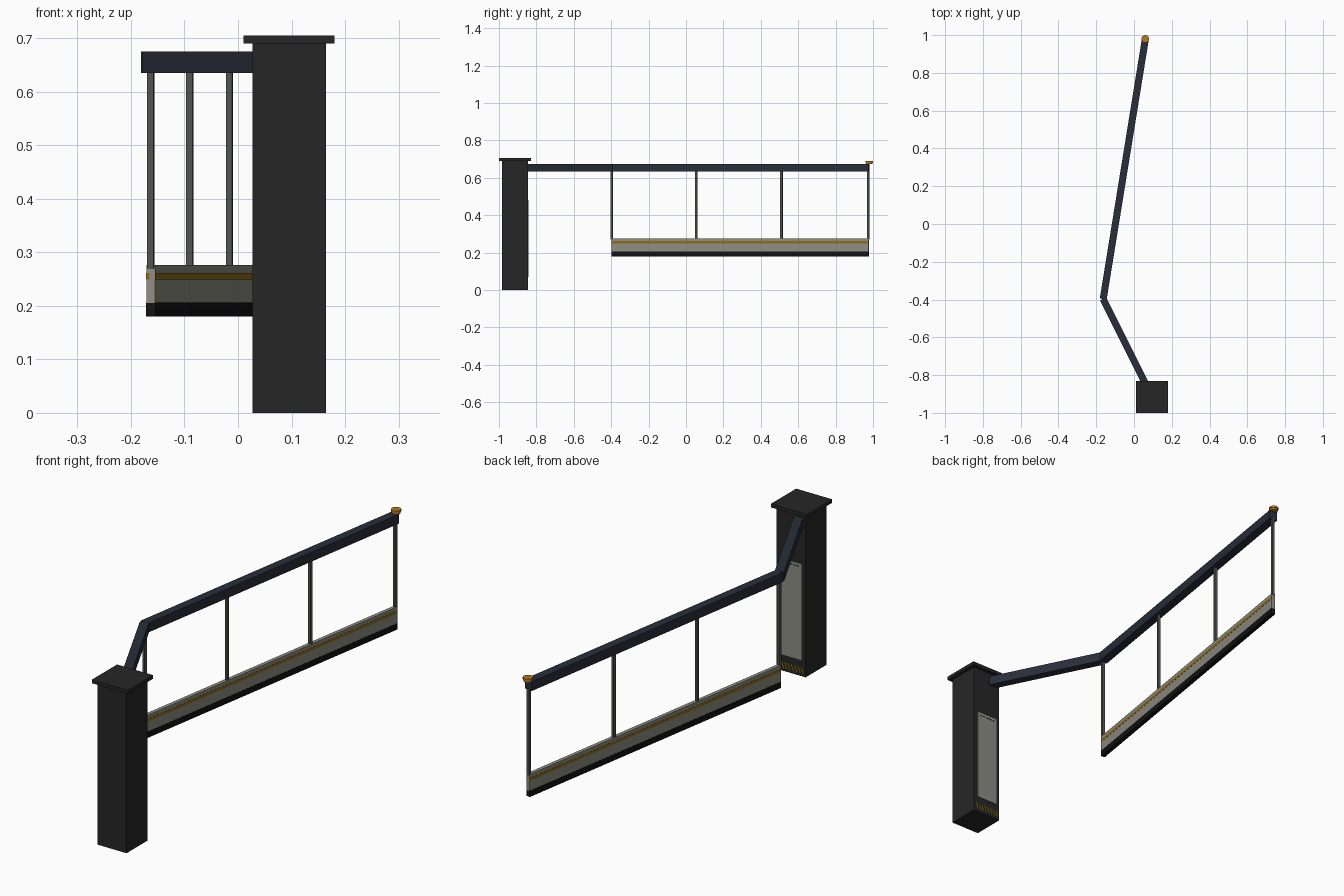
import bpy, bmesh
from math import atan2, hypot
from mathutils import Matrix

if "Cube" in bpy.data.objects:
    bpy.data.objects.remove(bpy.data.objects["Cube"])


def mat(name, rgb):
    m = bpy.data.materials.new(name)
    m.diffuse_color = (*rgb, 1)
    m.use_nodes = True
    m.node_tree.nodes["Principled BSDF"].inputs["Base Color"].default_value = m.diffuse_color
    return m


BLACK = mat("black", (0.006, 0.006, 0.006))
CHARCOAL = mat("charcoal", (0.018, 0.019, 0.018))
NAVY = mat("navy", (0.022, 0.027, 0.042))
STEEL = mat("steel", (0.085, 0.085, 0.075))
GREY = mat("grey", (0.27, 0.27, 0.23))
GOLD = mat("gold", (0.28, 0.15, 0.01))
ORANGE = mat("orange", (0.45, 0.19, 0.02))


def finish(bm, name, m):
    me = bpy.data.meshes.new(name)
    bmesh.ops.recalc_face_normals(bm, faces=bm.faces)
    bm.to_mesh(me)
    bm.free()
    ob = bpy.data.objects.new(name, me)
    me.materials.append(m)
    bpy.context.collection.objects.link(ob)
    return ob


def box(name, centre, size, m, angle=0, shear=0):
    bm = bmesh.new()
    bmesh.ops.create_cube(bm, size=1)
    bmesh.ops.scale(bm, vec=size, verts=bm.verts)
    for v in bm.verts:
        v.co.x += shear * v.co.z
    ob = finish(bm, name, m)
    ob.matrix_world = Matrix.Translation(centre) @ Matrix.Rotation(angle, 4, 'Z')
    return ob


def beam(name, a, b, width, z0, z1, m):
    """Box running between two plan points."""
    angle = atan2(b[1] - a[1], b[0] - a[0])
    centre = ((a[0] + b[0]) / 2, (a[1] + b[1]) / 2, (z0 + z1) / 2)
    return box(name, centre, (hypot(b[0] - a[0], b[1] - a[1]), width, z1 - z0), m, angle)


def disc(name, x, y, z0, z1, r, m):
    bm = bmesh.new()
    bmesh.ops.create_cone(bm, cap_ends=True, segments=20, radius1=r, radius2=r, depth=z1 - z0)
    ob = finish(bm, name, m)
    ob.location = (x, y, (z0 + z1) / 2)
    return ob


PX, PY, HALF = 0.0955, -0.915, 0.0685
BEND, END = (-0.163, -0.397), (0.06, 0.978)

# Pedestal with overhanging cap
box("pedestal", (PX, PY, 0.345), (2 * HALF, 0.14, 0.69), CHARCOAL)
box("pedestal_cap", (PX, PY, 0.6975), (0.17, 0.17, 0.015), CHARCOAL)

# Access panel with a row of slots on the rear face
back = PY + 0.07
box("access_panel", (PX, back, 0.275), (0.1, 0.006, 0.41), GREY)
for i in range(5):
    box(f"panel_slot_{i}", (PX + (i - 2) * 0.017, back + 0.003, 0.467), (0.012, 0.001, 0.004), BLACK)

# Hazard stripes low on the rear face
for i in range(8):
    box(f"hazard_stripe_{i}", (PX + (i - 3.5) * 0.0155, back, 0.026), (0.006, 0.003, 0.028), GOLD, shear=0.4)

# Handrail: short arm from the pedestal, then the long run
beam("rail_arm", (PX - 0.01, PY + 0.02), BEND, 0.037, 0.635, 0.675, NAVY)
beam("rail_run", BEND, END, 0.037, 0.635, 0.675, NAVY)

# Button at the free end
disc("end_button_neck", 0.06, 0.98, 0.673, 0.682, 0.0175, ORANGE)
disc("end_button", 0.06, 0.98, 0.681, 0.69, 0.02, ORANGE)

# Low kick board with a dark base and a gold stripe on both sides
beam("kick_board", BEND, END, 0.016, 0.205, 0.276, GREY)
beam("kick_board_base", BEND, END, 0.018, 0.18, 0.206, BLACK)
beam("kick_board_stripe", BEND, END, 0.0175, 0.249, 0.261, GOLD)

# Balusters
ang = atan2(END[1] - BEND[1], END[0] - BEND[0])
for i, t in enumerate((0.0, 0.328, 0.66, 0.997)):
    x = BEND[0] + t * (END[0] - BEND[0])
    y = BEND[1] + t * (END[1] - BEND[1])
    box(f"baluster_{i}", (x, y, 0.455), (0.012, 0.012, 0.37), STEEL, ang)
